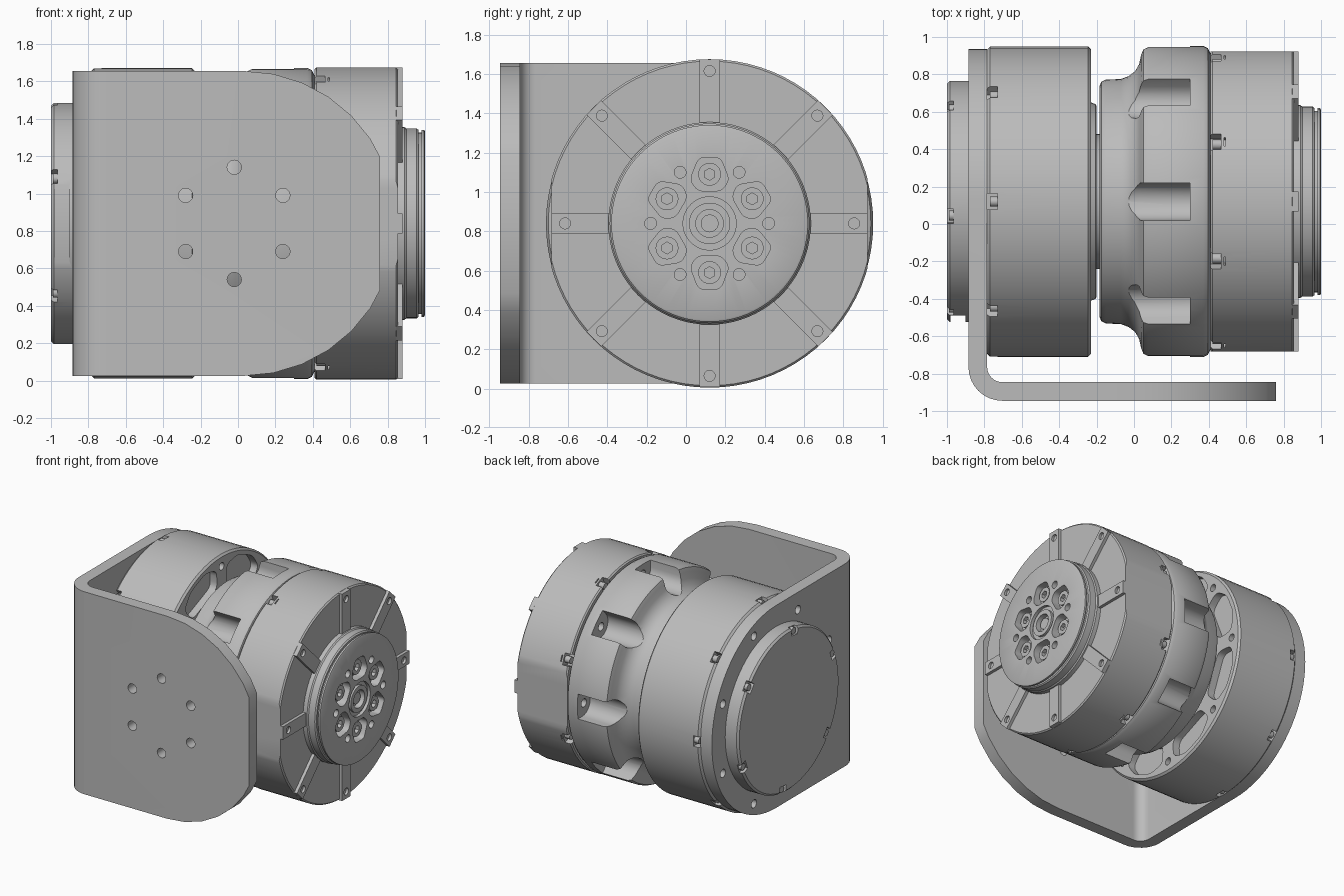
import bpy, bmesh
from math import sin, cos, pi, radians, sqrt
from mathutils import Matrix, Vector

if "Cube" in bpy.data.objects:
    bpy.data.objects.remove(bpy.data.objects["Cube"])

AXIS = Vector((0, 0.12, 0.84))      # centre line of the drums, running along x
ORIGIN = Vector((0, 0, 0))
EIGHTHS = [i * 45 for i in range(8)]
HALF_EIGHTHS = [a + 22.5 for a in EIGHTHS]
SIXTHS = [i * 60 for i in range(6)]

metal = bpy.data.materials.new("grey metal")
metal.use_nodes = True
metal.diffuse_color = (0.5, 0.5, 0.5, 1)
metal.node_tree.nodes["Principled BSDF"].inputs["Base Color"].default_value = (0.5, 0.5, 0.5, 1)


def turn(deg):
    return Matrix.Rotation(radians(deg), 4, 'X')


def finish(name, bm, loc=AXIS):
    bmesh.ops.recalc_face_normals(bm, faces=bm.faces)
    mesh = bpy.data.meshes.new(name)
    bm.to_mesh(mesh)
    bm.free()
    mesh.materials.append(metal)
    ob = bpy.data.objects.new(name, mesh)
    ob.location = loc
    bpy.context.collection.objects.link(ob)
    return ob


def smooth(ob):
    bpy.ops.object.select_all(action='DESELECT')
    ob.select_set(True)
    bpy.context.view_layer.objects.active = ob
    bpy.ops.object.shade_smooth_by_angle(angle=radians(30))


def carve(ob, bm, operation='DIFFERENCE'):
    """Apply a boolean with the given cutter geometry, then drop the cutter."""
    cutter = finish("cutter", bm, ob.location)
    cutter.hide_render = True
    mod = ob.modifiers.new("cut", 'BOOLEAN')
    mod.object, mod.operation, mod.solver, mod.use_self = cutter, operation, 'EXACT', True
    bpy.context.view_layer.update()
    result = bpy.data.meshes.new_from_object(ob.evaluated_get(bpy.context.evaluated_depsgraph_get()))
    ob.modifiers.clear()
    ob.data = result
    bpy.data.objects.remove(cutter)


def lathe(name, profile, steps=80):
    """Turn an (x, radius) profile about the x axis."""
    bm = bmesh.new()
    verts = [bm.verts.new((x, r, 0)) for x, r in profile]
    edges = [bm.edges.new(pair) for pair in zip(verts, verts[1:])]
    bmesh.ops.spin(bm, geom=verts + edges, cent=(0, 0, 0), axis=(1, 0, 0), angle=2 * pi, steps=steps)
    bmesh.ops.remove_doubles(bm, verts=bm.verts, dist=1e-4)
    return finish(name, bm)


def box(bm, deg, x0, x1, r0, r1, width):
    m = Matrix.Translation(((x0 + x1) / 2, (r0 + r1) / 2, 0)) @ Matrix.Diagonal((x1 - x0, r1 - r0, width, 1))
    bmesh.ops.create_cube(bm, size=1, matrix=turn(deg) @ m)


def rod(bm, deg, r, x0, x1, radius, sides=16):
    m = turn(deg) @ Matrix.Translation(((x0 + x1) / 2, r, 0)) @ Matrix.Rotation(pi / 2, 4, 'Y')
    bmesh.ops.create_cone(bm, cap_ends=True, segments=sides, radius1=radius, radius2=radius,
                          depth=x1 - x0, matrix=m)


def prism(bm, points, vec, deg=0):
    face = bm.faces.new([bm.verts.new(turn(deg) @ Vector(p)) for p in points])
    new = bmesh.ops.extrude_face_region(bm, geom=[face])["geom"]
    bmesh.ops.translate(bm, verts=[v for v in new if isinstance(v, bmesh.types.BMVert)], vec=vec)


def rounded(corners, d):
    """Round each corner of a 2D outline, starting d away from it."""
    pts = [Vector(c) for c in corners]
    out = []
    for i, p in enumerate(pts):
        a = p + (pts[i - 1] - p).normalized() * d
        b = p + (pts[(i + 1) % len(pts)] - p).normalized() * d
        out += [a * (1 - t) ** 2 + p * 2 * t * (1 - t) + b * t * t for t in (0, .25, .5, .75, 1)]
    return out


# L-shaped bracket: bent strip trimmed by a front and a side outline
OUT_X, IN_X, OUT_Y, IN_Y, END = -0.885, -0.785, -0.945, -0.845, 0.76
REACH = 0.815
bend = Vector((IN_X + 0.08, IN_Y + 0.08))
arc = [Vector((cos(a), sin(a))) for a in [pi + pi / 2 * i / 8 for i in range(9)]]
strip = [(OUT_X, 0.95)] + [bend + v * 0.18 for v in arc] + [(END, OUT_Y), (END, IN_Y)]
strip += [bend + v * 0.08 for v in reversed(arc)] + [(IN_X, 0.95)]
bm = bmesh.new()
prism(bm, [(p[0], p[1], -0.1) for p in strip], (0, 0, 2))
bracket = finish("bracket", bm, ORIGIN)
half = [pi * (i / 16 - 0.5) for i in range(17)]
bm = bmesh.new()
front = [(-1.2, -REACH)] + [(0.03 + REACH * cos(a), REACH * sin(a)) for a in half] + [(-1.2, REACH)]
prism(bm, [(x, -1.5, AXIS.z + z) for x, z in front], (0, 3, 0))
carve(bracket, bm, 'INTERSECT')
bm = bmesh.new()
half = [pi * (i / 40 - 0.5) for i in range(41)]
side = [(-1.2, -REACH)] + [(AXIS.y + REACH * cos(a), REACH * sin(a)) for a in half] + [(-1.2, REACH)]
prism(bm, [(-1.5, y, AXIS.z + z) for y, z in side], (3, 0, 0))
carve(bracket, bm, 'INTERSECT')
bm = bmesh.new()
for deg in SIXTHS:      # bolt holes of the front plate
    a = radians(deg + 30)
    m = Matrix.Translation((-0.02 + 0.3 * cos(a), -0.9, AXIS.z + 0.3 * sin(a))) @ Matrix.Rotation(pi / 2, 4, 'X')
    bmesh.ops.create_cone(bm, cap_ends=True, segments=20, radius1=0.038, radius2=0.038, depth=0.3, matrix=m)
for deg in HALF_EIGHTHS:      # bolt holes of the side plate
    a = radians(deg)
    m = Matrix.Translation(AXIS + Vector((-0.83, 0.73 * cos(a), 0.73 * sin(a)))) @ Matrix.Rotation(pi / 2, 4, 'Y')
    bmesh.ops.create_cone(bm, cap_ends=True, segments=16, radius1=0.033, radius2=0.033, depth=0.3, matrix=m)
carve(bracket, bm)
smooth(bracket)

# Round cover outside the bracket, with notched screw seats and a flat
cover = lathe("end_cover", [(-0.885, 0), (-0.885, 0.645), (-0.985, 0.645), (-1, 0.63), (-1, 0)])
bm = bmesh.new()
for deg in SIXTHS:
    box(bm, deg + 97, -1.05, -0.965, 0.585, 0.7, 0.08)
box(bm, 180, -0.98, -0.9, 0.61, 0.7, 0.43)
carve(cover, bm)
smooth(cover)

# First drum, held by the bracket
drum = lathe("bracket_drum", [
    (-0.785, 0), (-0.785, 0.815), (-0.77, 0.83), (-0.245, 0.83), (-0.23, 0.815), (-0.23, 0.53),
    (-0.205, 0.52), (-0.2, 0.51), (-0.2, 0.36), (-0.18, 0.36), (-0.18, 0)])
bm = bmesh.new()
pocket = rounded([(0.56, -0.17), (0.7, -0.22), (0.78, -0.1), (0.78, 0.1), (0.7, 0.22), (0.56, 0.17)], 0.05)
for deg in EIGHTHS:
    box(bm, deg, -0.85, -0.73, 0.765, 0.9, 0.085)
    rod(bm, deg, 0.74, -0.31, -0.2, 0.03)
    prism(bm, [(-0.29, y, z) for y, z in pocket], (0.15, 0, 0), deg + 22.5)
carve(drum, bm)
smooth(drum)

# Motor housing with a flared waist and U-shaped scallops
housing = lathe("motor_housing", [
    (-0.185, 0), (-0.185, 0.615), (-0.175, 0.64), (-0.15, 0.652), (-0.07, 0.655), (-0.03, 0.67),
    (0.005, 0.7), (0.027, 0.74), (0.038, 0.79), (0.05, 0.82), (0.075, 0.832), (0.37, 0.832),
    (0.395, 0.82), (0.41, 0.79), (0.41, 0)])
bm = bmesh.new()
scallop = [(0.95, 0.1)] + [(0.77 - 0.1 * sin(pi * i / 12), 0.1 * cos(pi * i / 12)) for i in range(13)]
scallop.append((0.95, -0.1))
for deg in EIGHTHS:
    prism(bm, [(-0.12, y, z) for y, z in scallop], (0.42, 0, 0), deg)
    rod(bm, deg, 0.75, 0.27, 0.36, 0.033)
carve(housing, bm)
smooth(housing)

# Gear drum with two flattened sides and screw notches
FLAT = 0.803
gear = lathe("gear_drum", [(0.41, 0), (0.41, 0.825), (0.42, 0.835), (0.845, 0.835), (0.855, 0.825), (0.855, 0)])
bm = bmesh.new()
for deg in (0, 180):
    box(bm, deg, 0.3, 1, FLAT, 1, 1)
for deg in HALF_EIGHTHS:
    box(bm, deg, 0.35, 0.465, 0.765, 0.9, 0.09)
    box(bm, deg, 0.48, 0.488, 0.8, 0.9, 0.05)
carve(gear, bm)
smooth(gear)

# Raised radial ribs on the end face, each with a screw hole
bm, holes = bmesh.new(), bmesh.new()
for deg in EIGHTHS:
    level = deg % 180 == 0
    box(bm, deg, 0.84, 0.88, 0.45, FLAT if level else 0.833, 0.105)
    rod(holes, deg, 0.735 if level else 0.775, 0.86, 0.9, 0.028)
ribs = finish("radial_ribs", bm)
carve(ribs, holes)
smooth(ribs)

# Output hub with stepped centre, pockets and holes
hub = lathe("output_hub", [
    (0.85, 0), (0.85, 0.515), (0.89, 0.515), (0.9, 0.508), (0.955, 0.508), (0.965, 0.5), (0.965, 0.485),
    (0.98, 0.485), (0.98, 0.5), (0.995, 0.5), (1, 0.49), (1, 0.135), (0.975, 0.135), (0.975, 0.105),
    (0.995, 0.105), (0.995, 0.07), (0.95, 0.07), (0.95, 0.045), (0.975, 0.045), (0.975, 0)])
bm = bmesh.new()
pocket = rounded([(0.165, -0.06), (0.22, -0.1), (0.335, -0.055), (0.335, 0.055), (0.22, 0.1), (0.165, 0.06)], 0.03)
for deg in SIXTHS:
    prism(bm, [(0.93, y, z) for y, z in pocket], (0.15, 0, 0), deg + 30)
    rod(bm, deg, 0.3, 0.93, 1.05, 0.03)
carve(hub, bm)
smooth(hub)

# Socket screws in the hub pockets
bm, sockets = bmesh.new(), bmesh.new()
for deg in SIXTHS:
    rod(bm, deg + 30, 0.25, 0.92, 0.975, 0.058, 24)
    rod(sockets, deg + 30, 0.25, 0.945, 1, 0.03, 6)
screws = finish("hub_screws", bm)
carve(screws, sockets)
smooth(screws)

# Small screws sitting in the rim notches
for name, angles, r, x0, x1 in (("cover_screws", [a + 97 for a in SIXTHS], 0.615, -0.99, -0.95),
                                ("drum_screws", EIGHTHS, 0.795, -0.77, -0.72),
                                ("gear_screws", HALF_EIGHTHS, 0.795, 0.42, 0.47)):
    bm = bmesh.new()
    for deg in angles:
        rod(bm, deg, r, x0, x1, 0.027)
    smooth(finish(name, bm))
